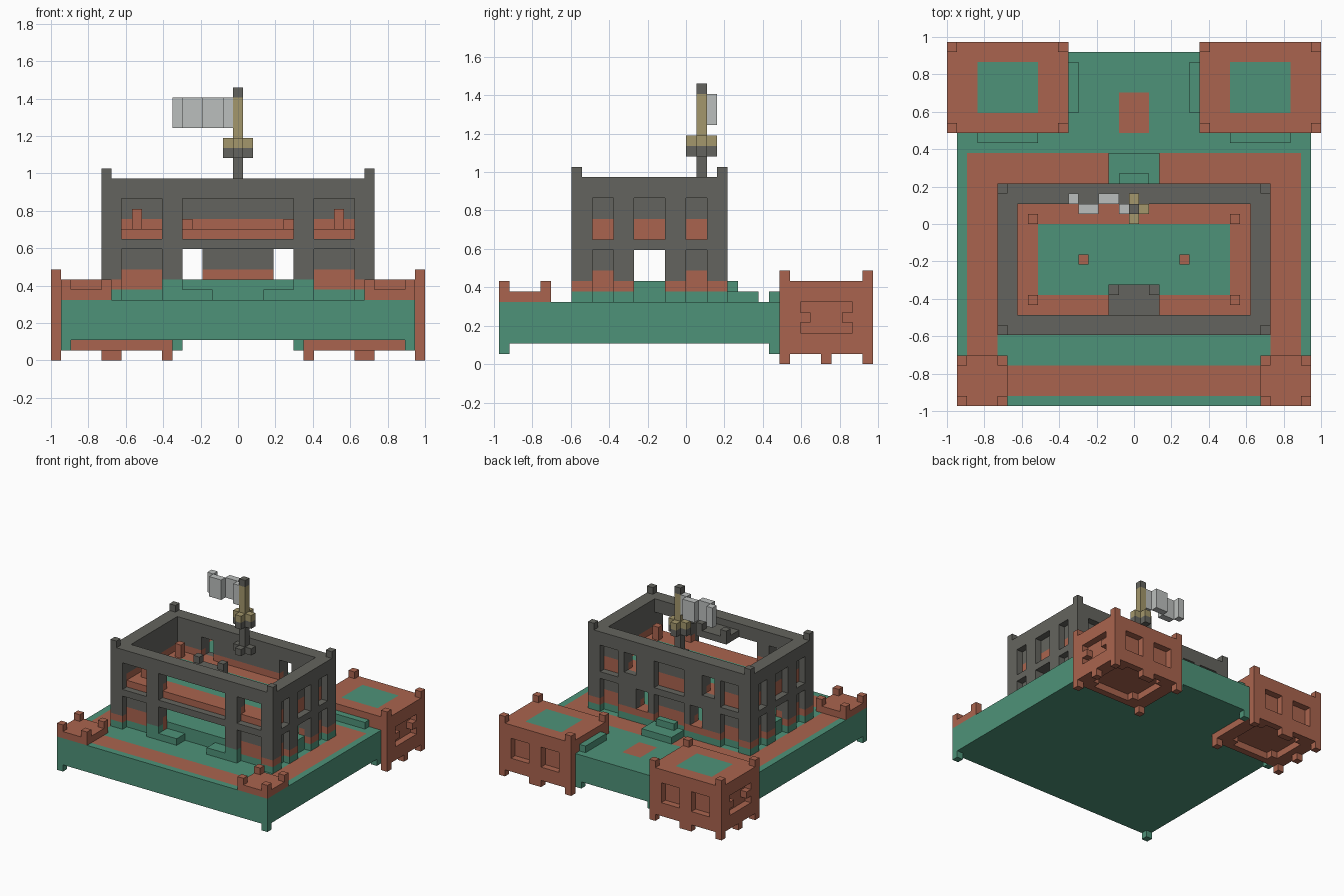
import bpy, bmesh
from mathutils import Vector

old = bpy.data.objects.get("Cube")
if old:
    bpy.data.objects.remove(old, do_unlink=True)

WIDE, DEEP = 37, 36          # model size in blocks
UNIT = 2 / WIDE


def make_material(name, rgb):
    mat = bpy.data.materials.new(name)
    mat.use_nodes = True
    color = (*rgb, 1)
    mat.diffuse_color = color
    mat.node_tree.nodes["Principled BSDF"].inputs["Base Color"].default_value = color
    return mat


GREEN, BRICK, STONE, TAN, CLOTH = range(5)
PALETTE = [make_material("grass green", (.076, .29, .19)),
           make_material("brick red", (.40, .127, .077)),
           make_material("stone gray", (.127, .127, .112)),
           make_material("tan wood", (.37, .31, .15)),
           make_material("pale cloth", (.50, .52, .51))]
DIRECTIONS = [Vector(d) for d in ((1, 0, 0), (-1, 0, 0), (0, 1, 0),
                                  (0, -1, 0), (0, 0, 1), (0, 0, -1))]


class Part:
    """A part made of blocks: fill, paint and carve boxes, then build a mesh."""

    def __init__(self, name, mirrored=False):
        self.name, self.mirrored, self.blocks = name, mirrored, {}

    def cells(self, xs, ys, zs):
        for x in range(*xs):
            for y in range(*ys):
                for z in range(*zs):
                    yield x, y, z
                    if self.mirrored:
                        yield WIDE - 1 - x, y, z

    def fill(self, color, xs, ys, zs):
        for c in self.cells(xs, ys, zs):
            self.blocks[c] = color

    def paint(self, color, xs, ys, zs):
        for c in self.cells(xs, ys, zs):
            if c in self.blocks:
                self.blocks[c] = color

    def carve(self, xs, ys, zs):
        for c in self.cells(xs, ys, zs):
            self.blocks.pop(c, None)

    def posts(self, color, xs, ys, zs):
        """One-block posts at the four corners of a rectangle."""
        for x in (xs[0], xs[1] - 1):
            for y in (ys[0], ys[1] - 1):
                self.fill(color, (x, x + 1), (y, y + 1), zs)

    def build(self):
        bm = bmesh.new()
        verts = {}

        def vert(p):
            key = tuple(round(v) for v in p)
            if key not in verts:
                verts[key] = bm.verts.new(((key[0] - WIDE / 2) * UNIT,
                                           (key[1] - DEEP / 2) * UNIT, key[2] * UNIT))
            return verts[key]

        half = Vector((.5, .5, .5))
        for cell, color in self.blocks.items():
            for d in DIRECTIONS:
                if tuple(int(a + b) for a, b in zip(cell, d)) in self.blocks:
                    continue
                u = Vector((d.y, d.z, d.x))
                v = d.cross(u)
                mid = Vector(cell) + half + d / 2
                ring = [mid + (u * a + v * b) / 2
                        for a, b in ((-1, -1), (1, -1), (1, 1), (-1, 1))]
                face = bm.faces.new([vert(p) for p in ring])
                face.material_index = color
        bmesh.ops.dissolve_limit(bm, angle_limit=.01, verts=bm.verts[:],
                                 edges=bm.edges[:], delimit={'MATERIAL'})
        mesh = bpy.data.meshes.new(self.name)
        bm.to_mesh(mesh)
        bm.free()
        for mat in PALETTE:
            mesh.materials.append(mat)
        bpy.context.collection.objects.link(bpy.data.objects.new(self.name, mesh))


# Ground slab with feet, paths and low hedges
ground = Part("ground_slab", True)
ground.fill(GREEN, (1, 19), (0, 27), (2, 6))
ground.fill(GREEN, (12, 19), (27, 35), (2, 6))
for x, y in ((1, 0), (1, 26), (12, 34)):
    ground.fill(GREEN, (x, x + 1), (y, y + 1), (1, 2))
for xs, ys in (((6, 19), (1, 4)), ((2, 5), (4, 25)), ((2, 19), (22, 25)), ((17, 19), (27, 31))):
    ground.paint(BRICK, xs, ys, (5, 6))
ground.fill(GREEN, (3, 9), (26, 27), (6, 7))
ground.fill(GREEN, (12, 13), (29, 34), (6, 7))
ground.build()

# Back door steps
steps = Part("back_steps", True)
steps.fill(GREEN, (16, 19), (22, 25), (6, 7))
steps.fill(GREEN, (17, 19), (22, 23), (7, 8))
steps.build()

# Front corner bastions
bastion = Part("front_bastions", True)
bastion.fill(BRICK, (1, 6), (0, 5), (6, 7))
bastion.posts(BRICK, (1, 6), (0, 5), (7, 8))
bastion.build()

# Rear corner towers
tower = Part("rear_towers", True)
TX, TY = (0, 12), (27, 36)
tower.fill(BRICK, TX, TY, (1, 8))
tower.posts(BRICK, TX, TY, (0, 1))
tower.posts(BRICK, TX, TY, (8, 9))
for xs, ys in (((5, 7), (35, 36)), ((0, 1), (31, 32))):
    tower.fill(BRICK, xs, ys, (0, 1))
tower.paint(GREEN, (3, 9), (29, 34), (7, 8))
for x in (2, 7):
    tower.carve((x, x + 3), (35, 36), (3, 6))
tower.carve((0, 1), (29, 34), (3, 6))
for y in (29, 33):
    tower.fill(BRICK, (0, 1), (y, y + 1), (4, 5))
tower.carve((2, 10), (29, 34), (1, 2))
tower.carve((3, 9), (28, 35), (1, 2))
tower.build()

# Main hall: outer layer, then inner layer with brick bands
hall = Part("hall_walls", True)
HX, HY, HZ = (5, 19), (7, 22), (6, 18)
hall.fill(STONE, HX, HY, HZ)
hall.paint(BRICK, (6, 19), (8, 21), (8, 9))
hall.paint(BRICK, (6, 19), (8, 21), (12, 14))
for xs, ys in (((5, 6), HY), (HX, (7, 8)), (HX, (21, 22))):
    hall.paint(STONE, xs, ys, HZ)
hall.paint(BRICK, HX, HY, (7, 8))
hall.paint(GREEN, HX, HY, (6, 7))
hall.paint(GREEN, (11, 13), (7, 8), (7, 8))
hall.carve((7, 19), (9, 20), HZ)
LOW, HIGH = (6, 11), (12, 16)
# Side niches and the open side doors
for ys in ((9, 11), (13, 16), (18, 20)):
    hall.carve((5, 6), ys, LOW)
    hall.carve((5, 6), ys, HIGH)
hall.carve((6, 7), (13, 16), (8, 11))
hall.paint(GREEN, (6, 7), (13, 16), (7, 8))
# Front niches, open upper windows and the wide doorway
for xs in ((7, 11), (13, 19)):
    hall.carve(xs, (7, 8), LOW)
    hall.carve(xs, (7, 8), HIGH)
    hall.carve(xs, (8, 9), (13, 16))
hall.carve((13, 19), (7, 9), LOW)
# Rear niches, doors and windows
for xs in ((7, 10), (16, 19)):
    hall.carve(xs, (21, 22), LOW)
    hall.carve(xs, (21, 22), HIGH)
hall.carve((13, 15), (20, 22), (8, 11))
hall.carve((11, 13), (20, 22), (13, 16))
hall.posts(STONE, (5, 32), HY, (18, 19))
hall.build()

# Ground floor and doorway blocks
floor = Part("ground_floor", True)
floor.fill(GREEN, (7, 19), (9, 20), (6, 8))
floor.fill(GREEN, (13, 16), (7, 9), (6, 7))
floor.build()

# Upper floor with brick border and posts
gallery = Part("upper_floor", True)
gallery.fill(BRICK, (7, 19), (9, 20), (12, 13))
gallery.paint(GREEN, (9, 19), (11, 18), (12, 13))
gallery.posts(BRICK, (8, 29), (10, 19), (13, 15))
gallery.fill(BRICK, (13, 14), (14, 15), (13, 14))
gallery.build()

# Gray ledge inside the front wall
ledge = Part("inner_ledge", True)
ledge.fill(STONE, (16, 19), (9, 12), (16, 17))
ledge.fill(STONE, (16, 17), (11, 12), (17, 18))
ledge.build()

# Flag pole with bracket and collar
pole = Part("flag_pole", True)
MID = (18, 19)
pole.fill(STONE, MID, (19, 20), (16, 27))
pole.paint(TAN, MID, (19, 20), (21, 26))
for color, zs in ((STONE, (16, 17)), (STONE, (20, 21)), (TAN, (21, 22))):
    pole.fill(color, (17, 19), (19, 20), zs)
    pole.fill(color, MID, (18, 20 if zs[0] < 18 else 21), zs)
pole.build()

# Waving flag
flag = Part("flag")
for start, end, y in ((12, 13, 20), (13, 15, 19), (15, 17, 20), (17, 18, 19)):
    flag.fill(CLOTH, (start, end), (y, y + 1), (23, 26))
flag.build()
